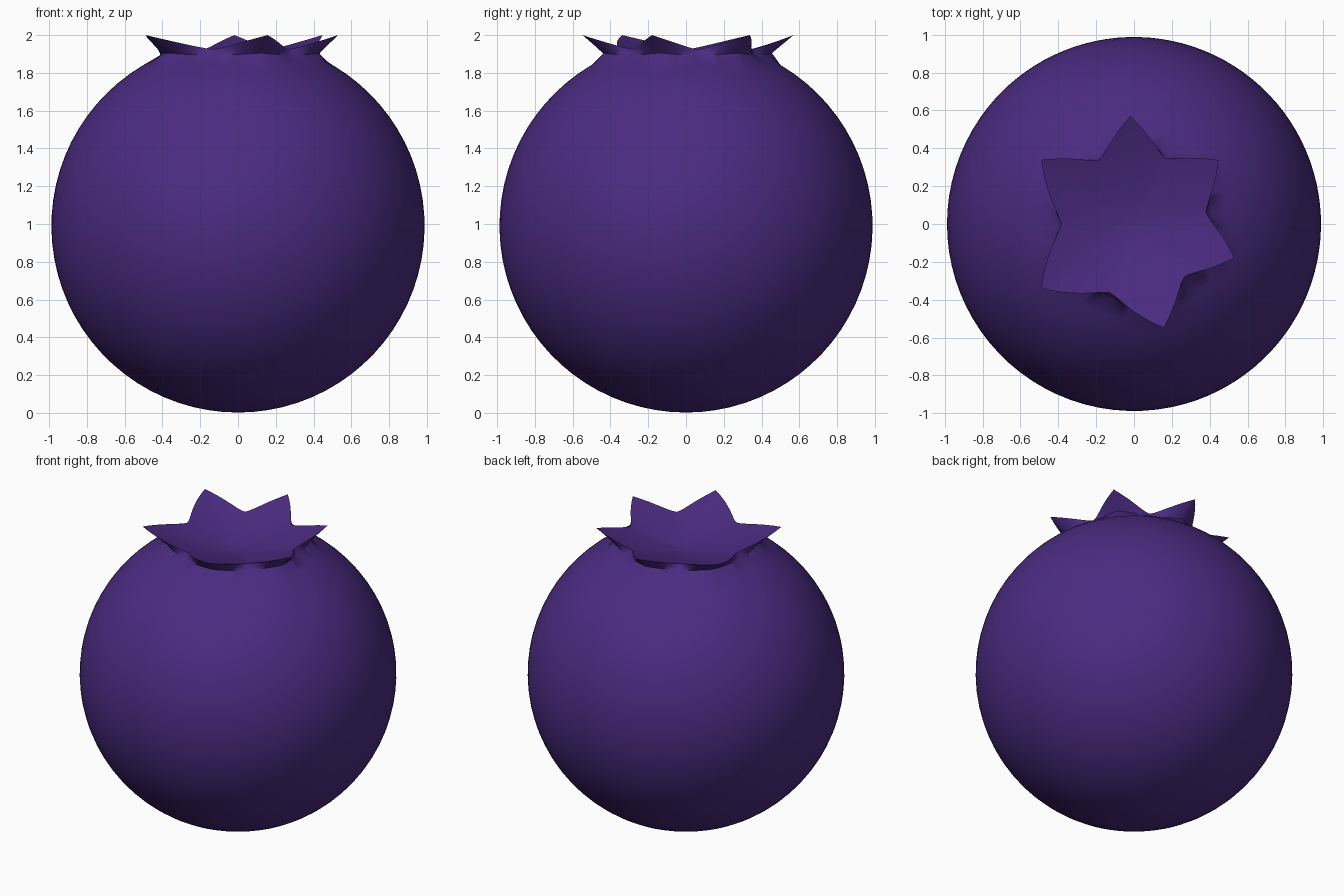
import bpy, bmesh
from math import sin, cos, pi, radians, asin

if "Cube" in bpy.data.objects:
    bpy.data.objects.remove(bpy.data.objects["Cube"])

R, CZ = 0.988, 0.99           # berry radius and centre height
STEPS = 16                    # segments between neighbouring crown tips
TIPS = [(92, 0.57), (145.3, 0.595), (214.7, 0.595), (286, 0.57), (341.3, 0.56), (397, 0.56)]

# Directions around the berry: angle, tip weight (1 at a tip, 0 in a valley), tip radius
spokes = []
for i, (a, r) in enumerate(TIPS):
    b, rb = TIPS[(i + 1) % 6]
    if b <= a:
        b += 360
    for k in range(STEPS):
        t = k / STEPS
        w = abs(1 - 2 * t) ** 1.45
        spokes.append((radians(a + (b - a) * t), w, r if t < 0.5 else rb))

bm = bmesh.new()


def ring(profile):
    verts = []
    for a, w, tip in spokes:
        r, z = profile(w, tip)
        verts.append(bm.verts.new((r * cos(a), r * sin(a), z)))
    return verts


def mix(a, b, t):
    return a + (b - a) * t


def rim(w, tip):
    return mix(0.385, tip, w), mix(1.925, 2.0, w)


def neck(w, tip):
    return mix(0.41, 0.455, w), mix(1.893, 1.905, w)


def bowl(t):
    def profile(w, tip):
        r, z = rim(w, tip)
        return r * t, mix(1.84, z, t ** 1.5)
    return profile


# Round body from the bottom up to the foot of the crown
N = 32
top = pi - asin(0.50 / R)
rings = []
for i in range(1, N + 1):
    p = top * i / N
    rings.append(ring(lambda w, tip, p=p: (R * sin(p), CZ - R * cos(p))))

# Crown: neck, flared star rim, hollow inside
rings.append(ring(neck))
rings.append(ring(lambda w, tip: tuple(mix(u, v, 0.5) for u, v in zip(neck(w, tip), rim(w, tip)))))
for t in (1, 0.93, 0.85, 0.75, 0.62, 0.48, 0.33, 0.17):
    rings.append(ring(bowl(t)))

n = len(spokes)
for lo, hi in zip(rings, rings[1:]):
    for j in range(n):
        k = (j + 1) % n
        bm.faces.new((lo[j], lo[k], hi[k], hi[j]))
south = bm.verts.new((0, 0, CZ - R))
north = bm.verts.new((0, 0, 1.84))
for j in range(n):
    k = (j + 1) % n
    bm.faces.new((south, rings[0][k], rings[0][j]))
    bm.faces.new((north, rings[-1][j], rings[-1][k]))
bmesh.ops.recalc_face_normals(bm, faces=bm.faces)

mesh = bpy.data.meshes.new("berry")
bm.to_mesh(mesh)
bm.free()
berry = bpy.data.objects.new("berry", mesh)
bpy.context.collection.objects.link(berry)
bpy.context.view_layer.objects.active = berry
berry.select_set(True)
bpy.ops.object.shade_smooth_by_angle(angle=radians(60))

skin = bpy.data.materials.new("berry_skin")
skin.diffuse_color = (0.07, 0.024, 0.22, 1)
skin.use_nodes = True
skin.node_tree.nodes["Principled BSDF"].inputs["Base Color"].default_value = skin.diffuse_color
mesh.materials.append(skin)
